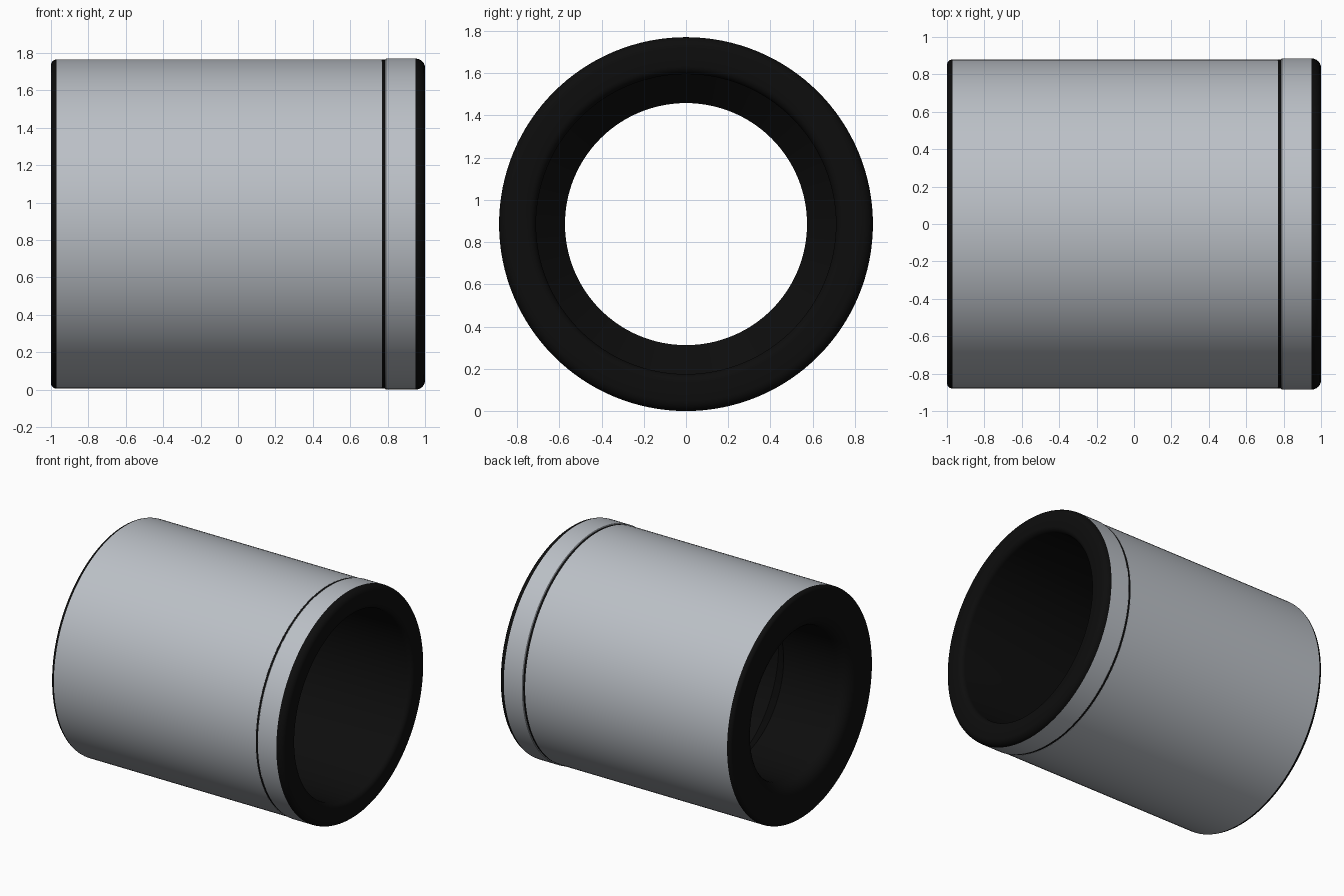
import bpy, bmesh, math

if "Cube" in bpy.data.objects:
    bpy.data.objects.remove(bpy.data.objects["Cube"])

CZ = 0.885      # height of the axis
N = 128         # segments around


def material(name, color):
    m = bpy.data.materials.new(name)
    m.diffuse_color = (*color, 1)
    m.use_nodes = True
    m.node_tree.nodes["Principled BSDF"].inputs["Base Color"].default_value = m.diffuse_color
    return m


black = material("black_plastic", (0.004, 0.004, 0.004))
grey = material("steel_grey", (0.50, 0.53, 0.57))


def arc(cx, cr, rad, a0, a1, n=6):
    """Points of a fillet in (x, radius) space, angles in degrees."""
    return [(cx + rad * math.cos(math.radians(a0 + (a1 - a0) * i / n)),
             cr + rad * math.sin(math.radians(a0 + (a1 - a0) * i / n)))
            for i in range(n + 1)]


def lathe(name, profile, mat):
    """Revolve a closed (x, radius) profile around the x axis."""
    bm = bmesh.new()
    rings = [[bm.verts.new((x, r * math.sin(2 * math.pi * k / N),
                            CZ + r * math.cos(2 * math.pi * k / N)))
              for k in range(N)] for x, r in profile]
    for i, a in enumerate(rings):
        b = rings[(i + 1) % len(rings)]
        for k in range(N):
            j = (k + 1) % N
            bm.faces.new((a[k], a[j], b[j], b[k]))
    bmesh.ops.recalc_face_normals(bm, faces=bm.faces)
    me = bpy.data.meshes.new(name)
    bm.to_mesh(me)
    bm.free()
    ob = bpy.data.objects.new(name, me)
    bpy.context.collection.objects.link(ob)
    me.materials.append(mat)
    bpy.context.view_layer.objects.active = ob
    ob.select_set(True)
    bpy.ops.object.shade_smooth_by_angle(angle=math.radians(35))
    ob.select_set(False)
    return ob


# Black core: rounded ends, seats for the grey sleeves, stepped bore
core = (arc(-0.97, 0.85, 0.03, 180, 90)              # rear outer fillet
        + [(-0.97, 0.865), (0.77, 0.865), (0.77, 0.879), (0.787, 0.879),
           (0.787, 0.865), (0.95, 0.865)]
        + arc(0.95, 0.835, 0.05, 90, 0)              # front outer fillet
        + arc(0.96, 0.75, 0.04, 0, -90)              # front bore lip
        + [(-0.30, 0.71), (-0.44, 0.573)]            # step in the bore
        + arc(-0.90, 0.673, 0.10, -90, -180))        # rear bore lip
lathe("inner_core", core, black)

# Grey main sleeve and front ring
lathe("main_sleeve", [(-0.97, 0.866), (-0.97, 0.88), (0.77, 0.88), (0.77, 0.866)], grey)
lathe("front_ring", [(0.787, 0.866), (0.787, 0.881), (0.791, 0.885),
                     (0.95, 0.885), (0.95, 0.866)], grey)
